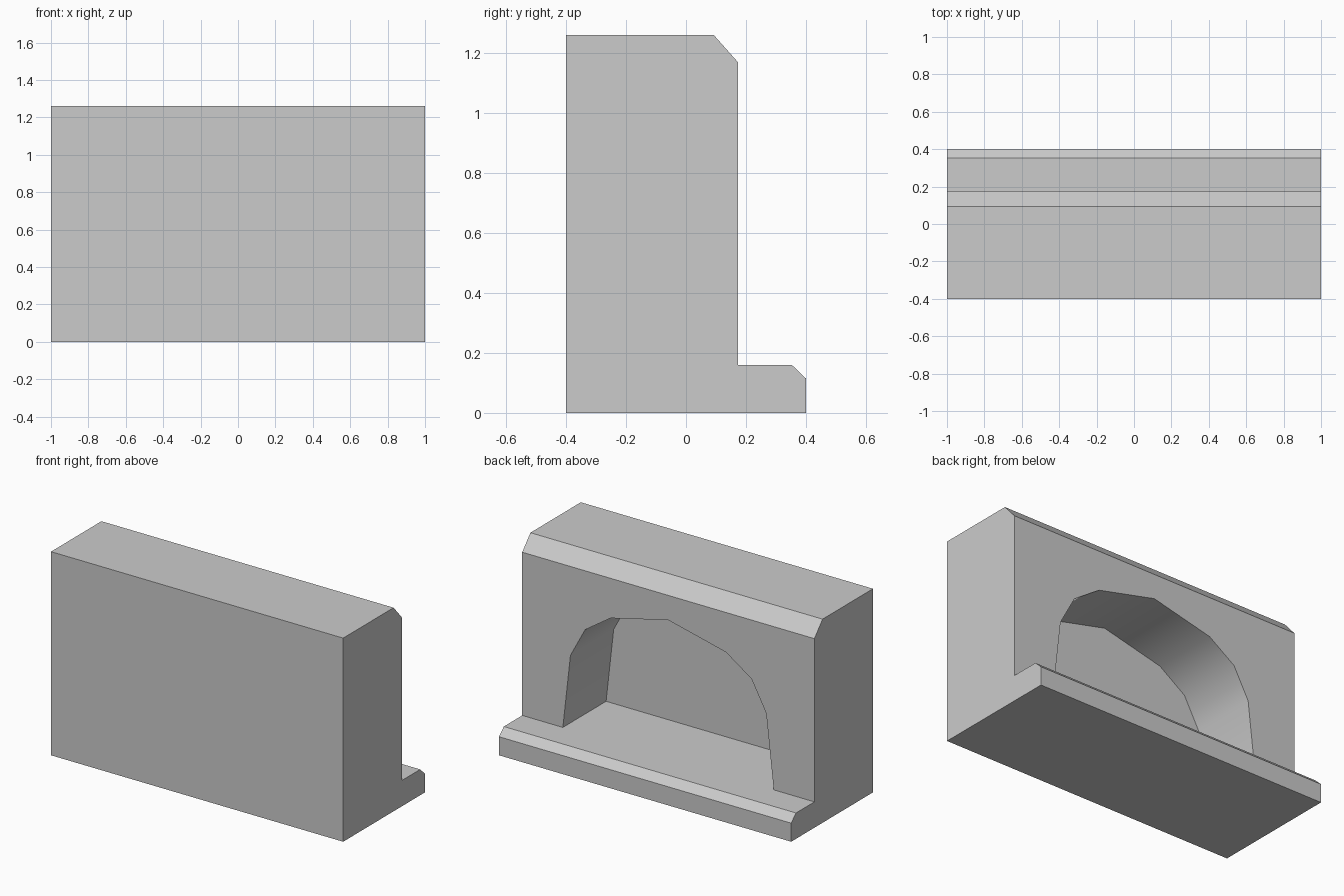
import bpy, bmesh, math

if "Cube" in bpy.data.objects:
    bpy.data.objects.remove(bpy.data.objects["Cube"])

# Side profile (y, z), running from the ledge edge over the wall to the front
DEEP = -0.25
profile = [(0.353, 0.16), (0.173, 0.16), (0.173, 1.17), (0.093, 1.26),
           (-0.4, 1.26), (-0.4, 0.0), (0.4, 0.0), (0.4, 0.115)]
# Arch outline (x, z), right half mirrored to the left
half = [(0.722, 0.16), (0.67, 0.62), (0.57, 0.805), (0.395, 0.924)]
arch = half + [(0.0, 1.017)] + [(-x, z) for x, z in reversed(half)]

bm = bmesh.new()
right = [bm.verts.new((1, y, z)) for y, z in profile]
left = [bm.verts.new((-1, y, z)) for y, z in profile]
outer = [bm.verts.new((x, 0.173, z)) for x, z in arch]
inner = [bm.verts.new((x, DEEP, z)) for x, z in arch]

# End caps and profile strips, leaving out the ledge and arched wall
bm.faces.new(right)
bm.faces.new(left[::-1])
for i in range(2, len(profile)):
    j = (i + 1) % len(profile)
    bm.faces.new((right[i], right[j], left[j], left[i]))

# Ledge running into the recess floor
bm.faces.new((left[0], right[0], right[1], outer[0], inner[0],
              inner[-1], outer[-1], left[1]))
# Wall around the arch opening
bm.faces.new([right[1], right[2], left[2], left[1]] + outer[::-1])
# Recess back panel and curved reveal
bm.faces.new(inner)
for i in range(len(arch) - 1):
    bm.faces.new((outer[i], outer[i + 1], inner[i + 1], inner[i]))

bmesh.ops.recalc_face_normals(bm, faces=bm.faces[:])
mesh = bpy.data.meshes.new("arched_niche_wall")
bm.to_mesh(mesh)
bm.free()
wall = bpy.data.objects.new("arched_niche_wall", mesh)
bpy.context.collection.objects.link(wall)

# Smooth only the shallow angles of the arch
bpy.context.view_layer.objects.active = wall
wall.select_set(True)
bpy.ops.object.shade_smooth_by_angle(angle=math.radians(32))
